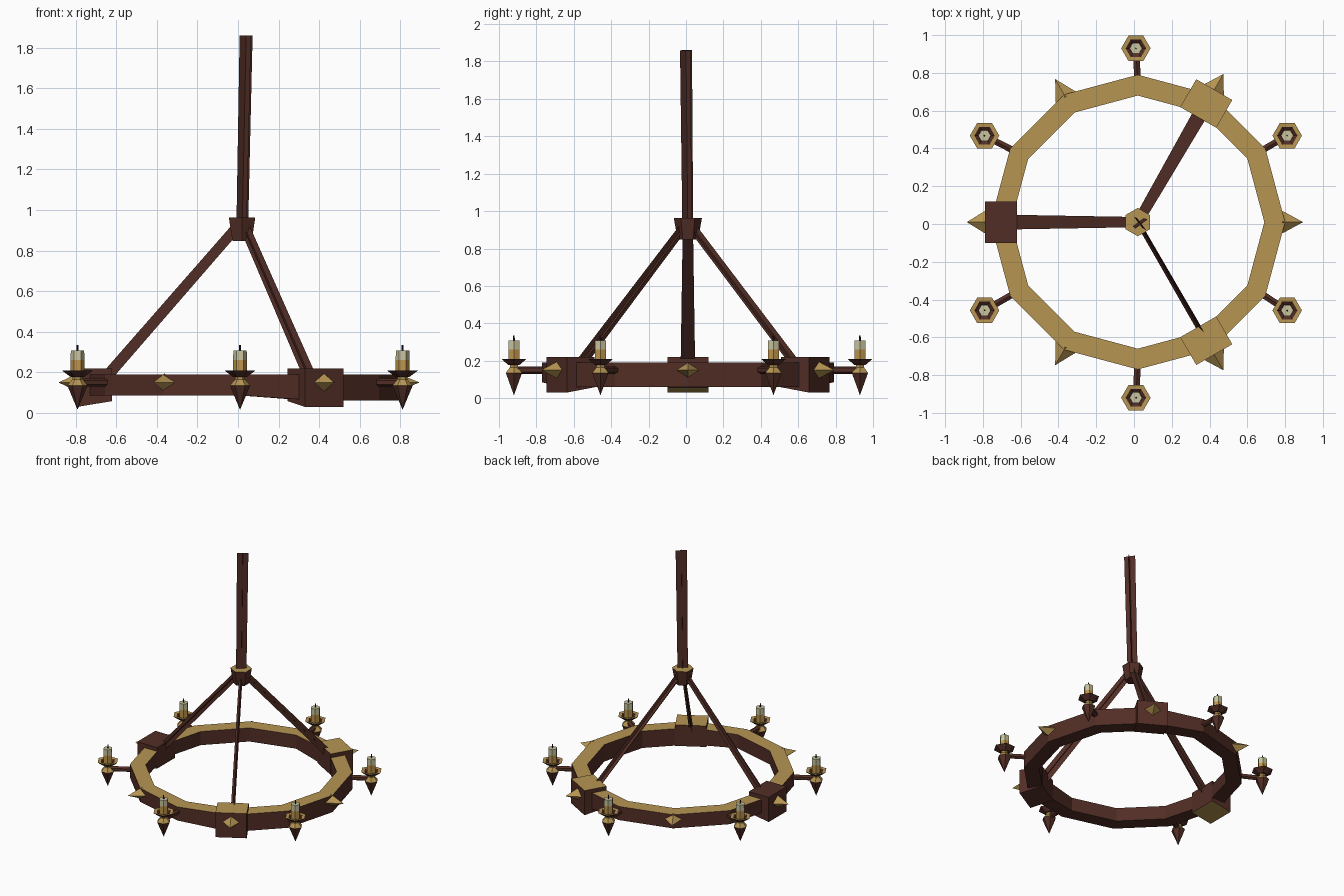
import bpy, bmesh, math
from mathutils import Vector

if "Cube" in bpy.data.objects:
    bpy.data.objects.remove(bpy.data.objects["Cube"])

CX, CY = 0.02, 0.01


def mat(name, rgb):
    m = bpy.data.materials.new(name)
    m.diffuse_color = (*rgb, 1)
    m.use_nodes = True
    m.node_tree.nodes["Principled BSDF"].inputs["Base Color"].default_value = m.diffuse_color
    return m


MATS = [mat("dark_wood", (0.085, 0.027, 0.019)),
        mat("gold", (0.47, 0.30, 0.085)),
        mat("warm_wax", (0.52, 0.30, 0.07)),
        mat("pale_wax", (0.58, 0.55, 0.34)),
        mat("wick_black", (0.02, 0.015, 0.012))]
WOOD, GOLD, WARM, PALE, WICK = range(5)


def finish(name, bm, solid=True):
    if solid:
        bmesh.ops.recalc_face_normals(bm, faces=bm.faces)
    me = bpy.data.meshes.new(name)
    bm.to_mesh(me)
    bm.free()
    for m in MATS:
        me.materials.append(m)
    ob = bpy.data.objects.new(name, me)
    bpy.context.collection.objects.link(ob)
    return ob


def gold_tops(bm):
    bmesh.ops.recalc_face_normals(bm, faces=bm.faces)
    for f in bm.faces:
        f.material_index = GOLD if f.normal.z > 0.5 else WOOD


def polar(r, a, z, t=0.0):
    """Point at radius r, angle a (degrees), height z, tangential offset t."""
    c, s = math.cos(math.radians(a)), math.sin(math.radians(a))
    return Vector((CX + r * c - t * s, CY + r * s + t * c, z))


def lathe(name, profile, mats, at, sides=6, turn=0.0):
    """Revolve (r, z) points; mats holds one material per profile segment."""
    bm = bmesh.new()
    rings = []
    for r, z in profile:
        if r == 0:
            rings.append([bm.verts.new((at[0], at[1], z))])
            continue
        angs = [math.radians(turn) + 2 * math.pi * i / sides for i in range(sides)]
        rings.append([bm.verts.new((at[0] + r * math.cos(a), at[1] + r * math.sin(a), z))
                      for a in angs])
    for a, b, m in zip(rings, rings[1:], mats):
        for i in range(sides):
            j = (i + 1) % sides
            vs = []
            for v in (a[i % len(a)], a[j % len(a)], b[j % len(b)], b[i % len(b)]):
                if v not in vs:
                    vs.append(v)
            bm.faces.new(vs).material_index = m
    return finish(name, bm)


def crossed_bar(name, p, q, u, widths0, widths1):
    """Two crossed flat strips running from p to q; u is the first width direction."""
    bm = bmesh.new()
    p, q = Vector(p), Vector(q)
    d = (q - p).normalized()
    u = (u - d * u.dot(d)).normalized()
    for axis, w0, w1 in zip((u, d.cross(u)), widths0, widths1):
        bm.faces.new([bm.verts.new(c) for c in (p - axis * w0 / 2, p + axis * w0 / 2,
                                                q + axis * w1 / 2, q - axis * w1 / 2)])
    return finish(name, bm, False)


# twelve-sided wheel ring, sagging slightly on the right
bm = bmesh.new()
loops = []
for i in range(12):
    a = i * 30
    low = 0.06 if a in (0, 30, 60, 300, 330) else 0.085
    loops.append([bm.verts.new(polar(r, a, z)) for r, z in
                  ((0.67, low), (0.78, low), (0.78, 0.19), (0.67, 0.19))])
for i in range(12):
    a, b = loops[i], loops[(i + 1) % 12]
    for k in range(4):
        bm.faces.new((a[k], a[(k + 1) % 4], b[(k + 1) % 4], b[k]))
gold_tops(bm)
finish("wheel_ring", bm)

# strut blocks on the ring
for a in (60, 180, 300):
    bm = bmesh.new()
    bmesh.ops.create_cube(bm, size=2)
    for v in bm.verts:
        r = 0.81 if v.co.x > 0 else 0.64
        z = 0.22 if v.co.z > 0 else (0.03 if v.co.x > 0 else 0.058)
        v.co = polar(r, a, z, v.co.y * 0.11)
    gold_tops(bm)
    finish(f"strut_block_{a}", bm)

# gold pyramid studs
for a in range(0, 360, 60):
    on_block = a in (60, 180, 300)
    base, tip = (0.808, 0.905) if on_block else (0.765, 0.875)
    w, h = (0.06, 0.045)
    bm = bmesh.new()
    vs = [bm.verts.new(polar(base, a, 0.15 + dz, t))
          for t, dz in ((-w, 0), (0, -h), (w, 0), (0, h))]
    top = bm.verts.new(polar(tip, a, 0.15))
    bm.faces.new(vs)
    for i in range(4):
        bm.faces.new((vs[i], vs[(i + 1) % 4], top))
    for f in bm.faces:
        f.material_index = GOLD
    finish(f"stud_{a}", bm)

# candle arms with finial, dish, candle and wick
for a in range(30, 390, 60):
    c = polar(0.925, a, 0) - Vector((0.01, 0.005, 0))
    p, q = polar(0.74, a, 0.15), c + Vector((0, 0, 0.15))
    bm = bmesh.new()
    bmesh.ops.create_cone(bm, cap_ends=True, segments=6, radius1=0.02, radius2=0.02,
                          depth=(q - p).length)
    rot = (q - p).to_track_quat('Z', 'Y').to_matrix()
    for v in bm.verts:
        v.co = rot @ v.co + (p + q) / 2
    finish(f"candle_arm_{a}", bm)
    lathe(f"finial_{a}", [(0, 0.015), (0.05, 0.135), (0.025, 0.165), (0.025, 0.185)],
          [WOOD, GOLD, GOLD], c)
    lathe(f"candle_dish_{a}", [(0, 0.178), (0.035, 0.178), (0.078, 0.21), (0.054, 0.208),
                               (0.035, 0.195), (0, 0.195)],
          [WOOD, WOOD, GOLD, WOOD, WOOD], c)
    lathe(f"candle_{a}", [(0.034, 0.193), (0.034, 0.26), (0.033, 0.307), (0, 0.307)],
          [WARM, PALE, PALE], c)
    lathe(f"wick_{a}", [(0.005, 0.305), (0.004, 0.335), (0, 0.335)], [WICK, WICK], c, 4)

# hub that gathers the struts
lathe("hub", [(0, 0.848), (0.055, 0.848), (0.075, 0.962), (0, 0.962)],
      [WOOD, WOOD, GOLD], (CX, CY), 6, 30)

# slanted struts and hanging pole
for a in (60, 180, 300):
    side = polar(0, a, 0, 1) - Vector((CX, CY, 0))
    foot, head = polar(0.68, a, 0.165), polar(0.035, a, 0.905)
    if a == 300:
        d = (head - foot).normalized()
        crossed_bar("strut_300", foot, head, d.cross(Vector((0, 0.8, 0.6))),
                    (0.075, 0.03), (0.06, 0.025))
    else:
        crossed_bar(f"strut_{a}", foot, head, side, (0.078, 0.055), (0.055, 0.05))
crossed_bar("hanging_pole", (0.02, 0.01, 0.87), (0.04, 0.0, 1.86), Vector((1, 0.75, 0)),
            (0.072, 0.072), (0.08, 0.08))
